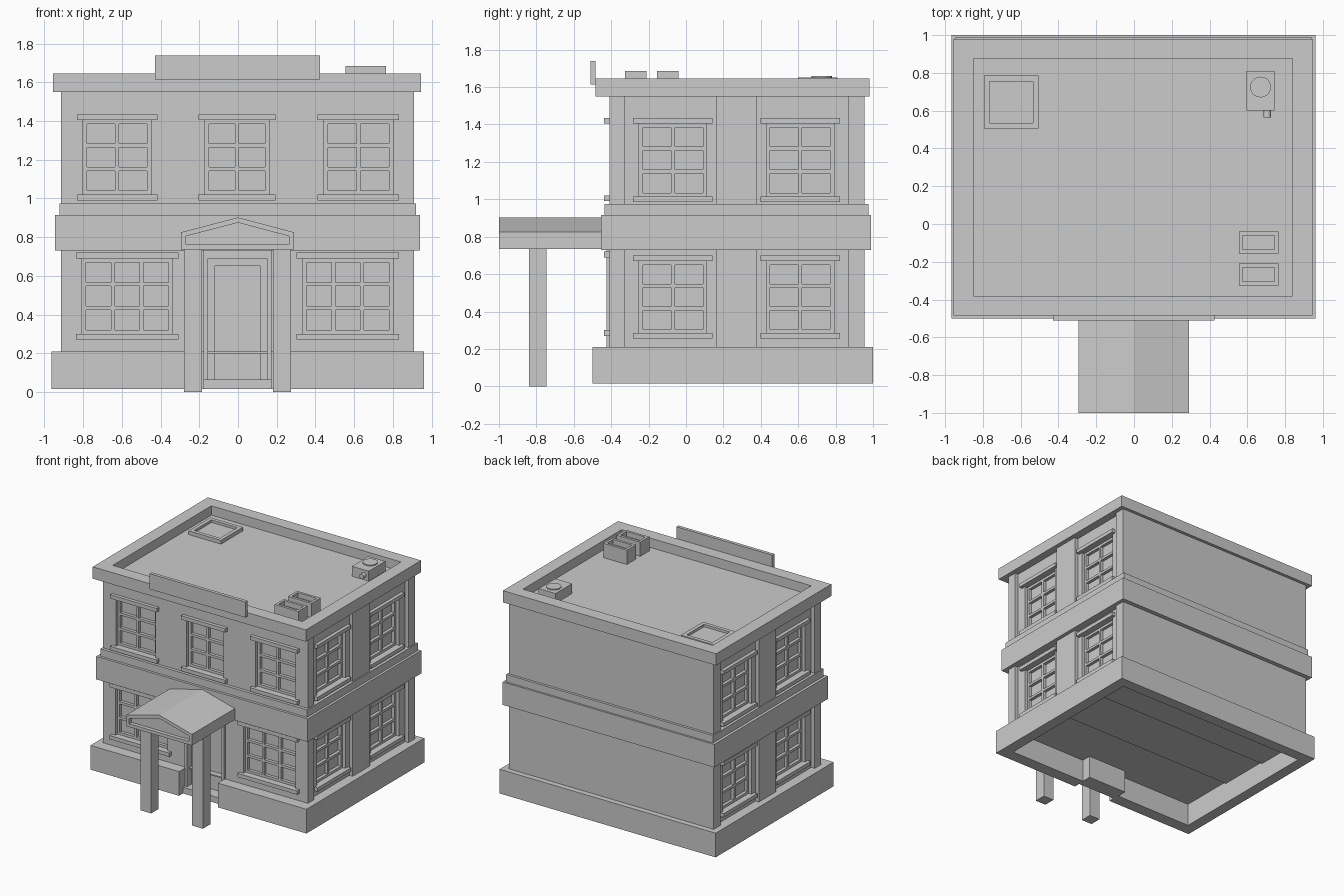
import bpy, bmesh
from mathutils import Vector

if "Cube" in bpy.data.objects:
    bpy.data.objects.remove(bpy.data.objects["Cube"])


def finish(name, bm):
    bmesh.ops.recalc_face_normals(bm, faces=bm.faces[:])
    me = bpy.data.meshes.new(name)
    bm.to_mesh(me)
    bm.free()
    ob = bpy.data.objects.new(name, me)
    bpy.context.collection.objects.link(ob)
    return ob


def add_box(bm, b):
    x0, x1, y0, y1, z0, z1 = b
    r = bmesh.ops.create_cube(bm, size=1)
    for v in r["verts"]:
        v.co = Vector(((x0 + x1) / 2 + v.co.x * (x1 - x0),
                       (y0 + y1) / 2 + v.co.y * (y1 - y0),
                       (z0 + z1) / 2 + v.co.z * (z1 - z0)))


def boxes(name, *bounds):
    bm = bmesh.new()
    for b in bounds:
        add_box(bm, b)
    return finish(name, bm)


def recess(bm, direction, inset, depth):
    """Inset the face pointing in a direction, then sink it straight in."""
    bm.normal_update()
    face = max(bm.faces, key=lambda f: f.normal.dot(Vector(direction)))
    bmesh.ops.inset_region(bm, faces=[face], thickness=inset, use_even_offset=True)
    r = bmesh.ops.extrude_discrete_faces(bm, faces=[face])
    verts = r["faces"][0].verts[:]
    bmesh.ops.translate(bm, verts=verts, vec=Vector(direction) * -depth)


def tray(name, b, inset, depth):
    bm = bmesh.new()
    add_box(bm, b)
    recess(bm, (0, 0, 1), inset, depth)
    return finish(name, bm)


# Wall planes
FRONT, BACK, LEFT, RIGHT = -0.41, 0.955, -0.885, 0.88


def on_wall(side, u0, u1, d0, d1, z0, z1):
    """Box in wall coordinates: u along the wall, d outward from it."""
    if side == "front":
        return (u0, u1, FRONT - d1, FRONT - d0, z0, z1)
    if side == "right":
        return (RIGHT + d0, RIGHT + d1, u0, u1, z0, z1)
    return (LEFT - d1, LEFT - d0, u0, u1, z0, z1)


# Main walls
walls = boxes("walls", (LEFT, RIGHT, FRONT, BACK, 0.2, 1.57))

# Windows: side, start, end, bottom, top, columns
windows = [("front", -0.805, -0.34, 0.30, 0.69, 3), ("front", 0.335, 0.80, 0.30, 0.69, 3)]
for u0, u1 in ((-0.80, -0.45), (-0.17, 0.16), (0.445, 0.80)):
    windows.append(("front", u0, u1, 1.02, 1.405, 2))
for side in ("left", "right"):
    for u0, u1 in ((-0.25, 0.11), (0.43, 0.79)):
        for z0, z1 in ((0.285, 0.67), (1.015, 1.405)):
            windows.append((side, u0, u1, z0, z1, 2))

cuts = [on_wall("front", -0.18, 0.175, -0.09, 0.1, 0.1, 0.73)]
BAR = 0.02
for i, (side, u0, u1, z0, z1, cols) in enumerate(windows):
    cuts.append(on_wall(side, u0, u1, -0.06, 0.1, z0, z1))
    parts = [on_wall(side, u0, u1, -0.07, -0.05, z0, z1)]
    for c in range(cols + 1):
        u = u0 + (u1 - u0 - BAR) * c / cols
        parts.append(on_wall(side, u, u + BAR, -0.06, -0.025, z0, z1))
    for r in range(4):
        z = z0 + (z1 - z0 - BAR) * r / 3
        parts.append(on_wall(side, u0, u1, -0.06, -0.025, z, z + BAR))
    boxes(f"window_{i}", *parts)
    boxes(f"lintel_and_sill_{i}",
          on_wall(side, u0 - 0.033, u1 + 0.033, -0.05, 0.028, z1, z1 + 0.03),
          on_wall(side, u0 - 0.033, u1 + 0.033, -0.05, 0.028, z0 - 0.03, z0))

# Window and door openings
cutter = boxes("opening_cutter", *cuts)
cutter.hide_render = True
cutter.hide_set(True)
mod = walls.modifiers.new("openings", "BOOLEAN")
mod.object = cutter
mod.solver = "EXACT"
bpy.context.view_layer.objects.active = walls
bpy.ops.object.modifier_apply(modifier=mod.name)
bpy.data.objects.remove(cutter)

# Corner and middle pilasters on both sides
for side in ("left", "right"):
    boxes(f"{side}_pilasters", *[on_wall(side, u0, u1, -0.02, 0.03, 0.2, 1.57)
          for u0, u1 in ((FRONT, -0.33), (0.16, 0.38), (0.87, BACK))])

# Plinth, open at the doorway and hollow underneath
boxes("plinth",
      (-0.965, -0.875, -0.5, 1.0, 0.015, 0.21), (0.87, 0.96, -0.5, 1.0, 0.015, 0.21),
      (-0.875, 0.87, 0.91, 1.0, 0.015, 0.21),
      (-0.875, -0.175, -0.5, -0.40, 0.015, 0.21), (0.17, 0.87, -0.5, -0.40, 0.015, 0.21))

# Stepped underside of the floor
boxes("floor_underside", *[(-0.875, 0.87, y0, y1, z, 0.21)
      for y0, y1, z in ((-0.4, 0.05, 0.2), (0.05, 0.48, 0.185), (0.48, 0.91, 0.17))])

# Belt course
boxes("belt_lower", (-0.945, 0.94, -0.455, 0.99, 0.73, 0.915))
boxes("belt_upper", (-0.922, 0.92, -0.435, 0.975, 0.915, 0.975))

# Cornice with sunken flat roof
tray("cornice_roof", (-0.955, 0.945, -0.485, 0.98, 1.55, 1.645), 0.105, 0.075)

# Door: frame, panel and threshold
boxes("door_frame", (-0.18, -0.155, -0.425, -0.32, 0.015, 0.73),
      (0.15, 0.175, -0.425, -0.32, 0.015, 0.73), (-0.155, 0.15, -0.425, -0.32, 0.69, 0.73))
bm = bmesh.new()
add_box(bm, (-0.155, 0.15, -0.37, -0.32, 0.015, 0.69))
recess(bm, (0, -1, 0), 0.037, 0.015)
finish("door", bm)
boxes("threshold", (-0.175, 0.17, -0.45, -0.33, 0.015, 0.065))

# Porch roof with recessed gable
bm = bmesh.new()
profile = [(-0.295, 0.735), (0.29, 0.735), (0.29, 0.825), (0, 0.902), (-0.295, 0.825)]
face = bm.faces.new([bm.verts.new((x, -1, z)) for x, z in profile])
ext = bmesh.ops.extrude_face_region(bm, geom=[face], use_keep_orig=True)
bmesh.ops.translate(bm, vec=(0, 0.56, 0),
                    verts=[g for g in ext["geom"] if isinstance(g, bmesh.types.BMVert)])
bmesh.ops.recalc_face_normals(bm, faces=bm.faces[:])
recess(bm, (0, -1, 0), 0.026, 0.03)
finish("porch_roof", bm)

# Porch posts
boxes("left_porch_post", (-0.28, -0.185, -0.84, -0.745, 0, 0.74))
boxes("right_porch_post", (0.18, 0.275, -0.84, -0.745, 0, 0.74))

# Blank sign board above the cornice
boxes("sign_board", (-0.43, 0.425, -0.51, -0.483, 1.615, 1.74))

# Rooftop vents and hatch
tray("front_vent", (0.555, 0.765, -0.325, -0.21, 1.565, 1.685), 0.02, 0.04)
tray("rear_vent", (0.555, 0.765, -0.155, -0.04, 1.565, 1.685), 0.02, 0.04)
tray("roof_hatch", (-0.795, -0.505, 0.505, 0.785, 1.565, 1.6), 0.03, 0.02)

# Rooftop fan unit with round cap and side pipe
boxes("fan_unit", (0.595, 0.745, 0.6, 0.81, 1.565, 1.65))
for name, radius, depth, loc, rot in (
        ("fan_cap", 0.055, 0.02, (0.67, 0.725, 1.648), 0),
        ("fan_pipe", 0.02, 0.05, (0.705, 0.59, 1.61), 1.5708)):
    bpy.ops.mesh.primitive_cylinder_add(vertices=20, radius=radius, depth=depth,
                                        location=loc, rotation=(rot, 0, 0))
    bpy.context.object.name = name
    bpy.ops.object.shade_smooth_by_angle()
